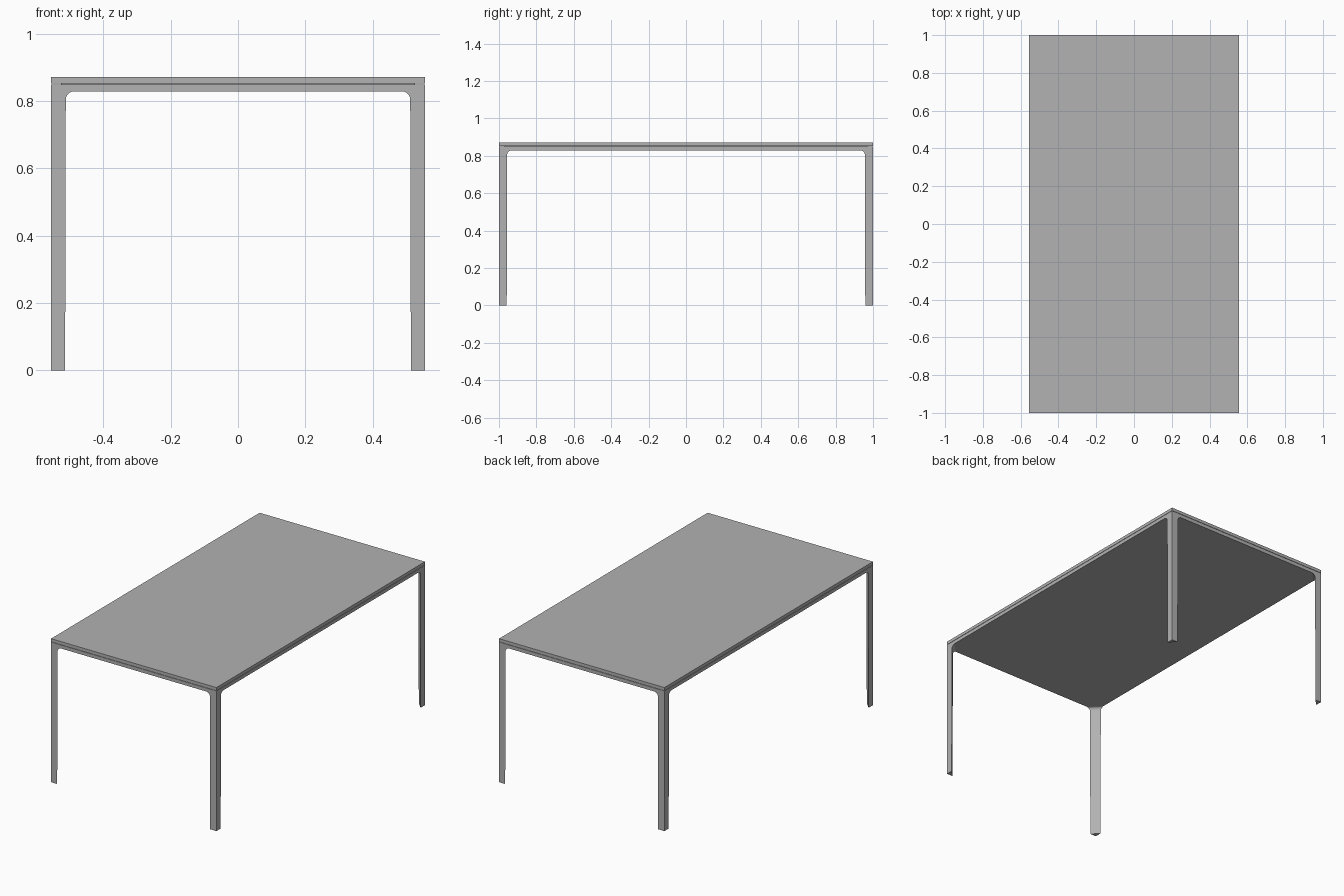
import bpy, bmesh, math

if "Cube" in bpy.data.objects:
    bpy.data.objects.remove(bpy.data.objects["Cube"])

HX, HY = 0.555, 1.0            # half width and half length
Z_RAIL, Z_TOP, Z_END = 0.829, 0.851, 0.871
GAP = 0.001                    # half height of the shadow line under the top

grey = bpy.data.materials.new("mid_grey")
grey.diffuse_color = (0.447, 0.447, 0.447, 1)
grey.use_nodes = True
grey.node_tree.nodes["Principled BSDF"].inputs["Base Color"].default_value = grey.diffuse_color


def finish(name, bm):
    bmesh.ops.recalc_face_normals(bm, faces=bm.faces)
    me = bpy.data.meshes.new(name)
    bm.to_mesh(me)
    bm.free()
    me.materials.append(grey)
    ob = bpy.data.objects.new(name, me)
    bpy.context.collection.objects.link(ob)
    return ob


def slab(name, z0, z1, inset=0.0):
    bm = bmesh.new()
    bmesh.ops.create_cube(bm, size=1)
    for v in bm.verts:
        v.co = (v.co.x * 2 * (HX - inset), v.co.y * 2 * (HY - inset),
                z1 if v.co.z > 0 else z0)
    return finish(name, bm)


# Table top and apron, parted by a fine line with a recessed core
slab("table_top", Z_TOP + GAP, Z_END)
slab("apron", Z_RAIL, Z_TOP - GAP)
slab("recessed_core", Z_TOP - GAP, Z_TOP + GAP, inset=0.03)

# Legs: triangular section lofted upward, flaring into the apron by a fillet
R, UPPER, STEPS = 0.025, 0.0435, 8
sections = [(0.0, 0.0415)]
for i in range(STEPS + 1):
    a = math.pi / 2 * i / STEPS
    sections.append((Z_RAIL - R + R * math.sin(a), UPPER + R * (1 - math.cos(a))))

bm = bmesh.new()
rings = [[bm.verts.new(p) for p in ((HX, HY, z), (HX - s, HY, z), (HX, HY - s, z))]
         for z, s in sections]
bm.faces.new(rings[0])
bm.faces.new(rings[-1])
for lo, hi in zip(rings, rings[1:]):
    for k in range(3):
        n = (k + 1) % 3
        bm.faces.new((lo[k], lo[n], hi[n], hi[k]))
legs = finish("legs", bm)
mirror = legs.modifiers.new("four_corners", 'MIRROR')
mirror.use_axis = (True, True, False)
mirror.use_mirror_merge = False

# Smooth the fillets, keep the leg edges sharp
bpy.context.view_layer.objects.active = legs
legs.select_set(True)
bpy.ops.object.shade_smooth_by_angle(angle=math.radians(30))
